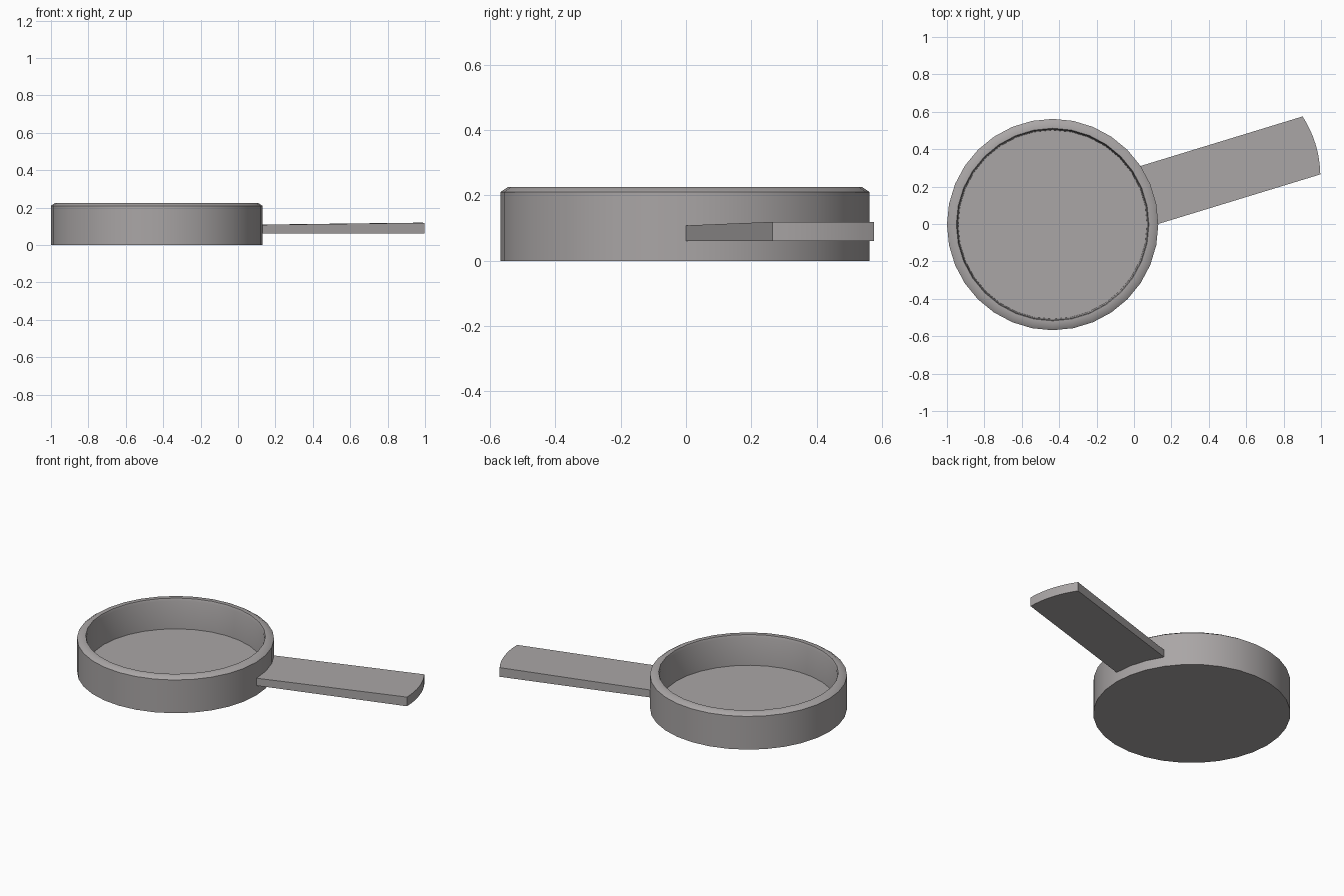
import bpy, bmesh, math
from mathutils import Matrix, Vector

cube = bpy.data.objects.get("Cube")
if cube:
    bpy.data.objects.remove(cube, do_unlink=True)

CENTRE = Vector((-0.435, -0.003, 0))
SIDES = 32
ANGLE = math.radians(17)

metal = bpy.data.materials.new("grey metal")
metal.use_nodes = True
grey = (0.40, 0.38, 0.38, 1)
metal.diffuse_color = grey
metal.node_tree.nodes["Principled BSDF"].inputs["Base Color"].default_value = grey


def finish(bm, name):
    bmesh.ops.recalc_face_normals(bm, faces=bm.faces)
    mesh = bpy.data.meshes.new(name)
    bm.to_mesh(mesh)
    bm.free()
    mesh.materials.append(metal)
    obj = bpy.data.objects.new(name, mesh)
    bpy.context.collection.objects.link(obj)
    bpy.ops.object.select_all(action="DESELECT")
    obj.select_set(True)
    bpy.context.view_layer.objects.active = obj
    bpy.ops.object.shade_smooth_by_angle(angle=math.radians(40))
    return obj


# Dish: profile (radius, height) from the base, over the rim, to the inner floor
profile = [(0.565, 0), (0.565, 0.21), (0.543, 0.225),
           (0.515, 0.225), (0.51, 0.21), (0.505, 0.035)]
bm = bmesh.new()
rings = []
for r, z in profile:
    rings.append([bm.verts.new(CENTRE + Vector((r * math.cos(a), r * math.sin(a), z)))
                  for a in (math.tau * i / SIDES for i in range(SIDES))])
for low, high in zip(rings, rings[1:]):
    for i in range(SIDES):
        j = (i + 1) % SIDES
        bm.faces.new((low[i], low[j], high[j], high[i]))
bm.faces.new(rings[0])
bm.faces.new(rings[-1])
finish(bm, "pan_dish")

# Handle: flat bar pointing away from the dish, with a bowed far end
START, END, HALF, BOW = 0.53, 1.447, 0.162, 0.023
outline = [(START, HALF), (START, -HALF)]
for i in range(9):
    t = -1 + i / 4
    outline.append((END + BOW * (1 - t * t), HALF * t))
turn = Matrix.Translation(CENTRE) @ Matrix.Rotation(ANGLE, 4, "Z")
bm = bmesh.new()
bottom = [bm.verts.new(turn @ Vector((x, y, 0.061))) for x, y in outline]
# the top rises slightly towards the far end
top = [bm.verts.new(turn @ Vector((x, y, 0.108 + 0.011 * (x - START) / (END - START))))
       for x, y in outline]
bm.faces.new(bottom)
bm.faces.new(top)
for i in range(len(outline)):
    j = (i + 1) % len(outline)
    bm.faces.new((bottom[i], bottom[j], top[j], top[i]))
finish(bm, "handle")
